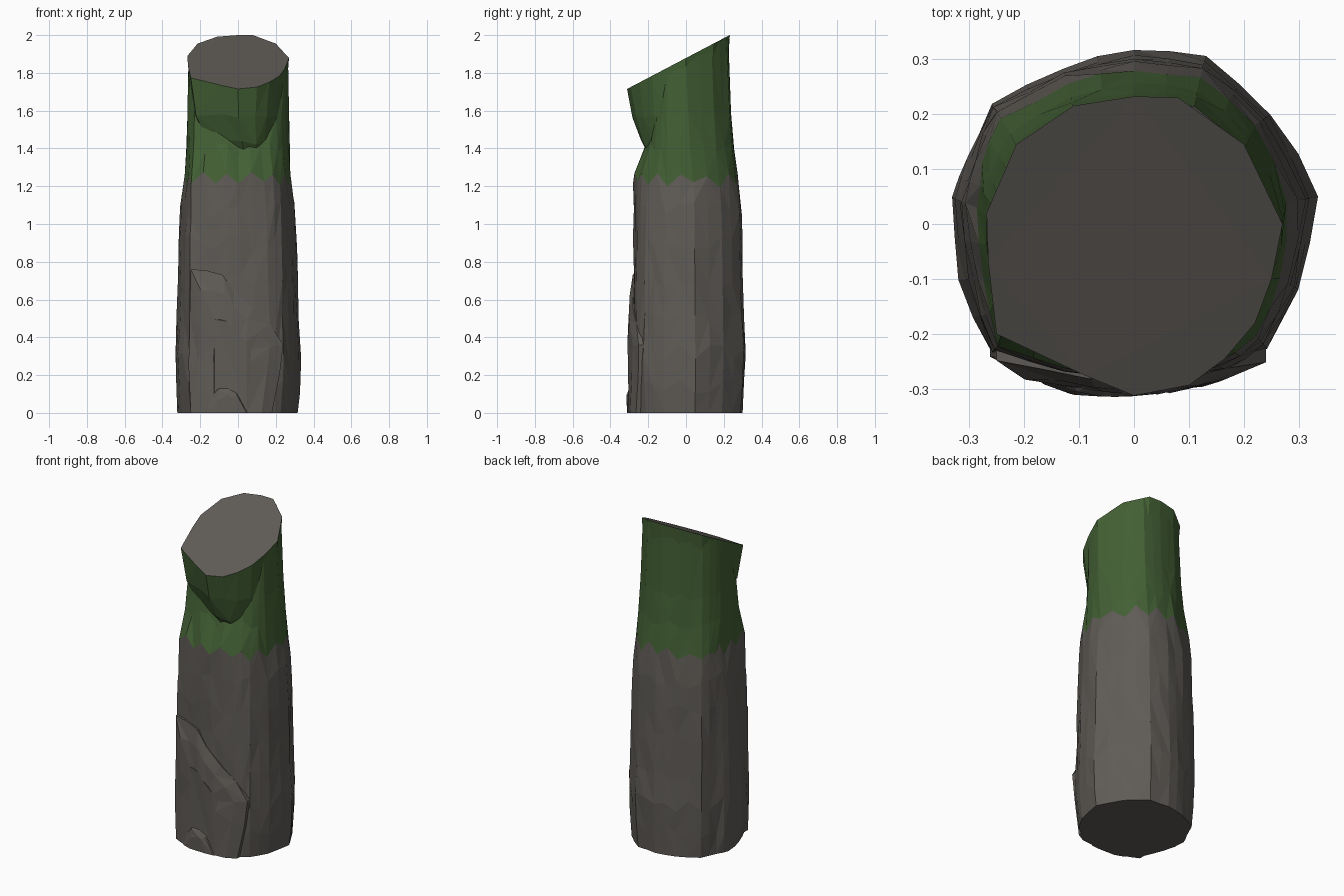
import bpy, bmesh, random
from mathutils import Vector

if "Cube" in bpy.data.objects:
    bpy.data.objects.remove(bpy.data.objects["Cube"])

random.seed(4)


def material(name, rgb):
    m = bpy.data.materials.new(name)
    m.diffuse_color = (*rgb, 1)
    m.use_nodes = True
    m.node_tree.nodes["Principled BSDF"].inputs["Base Color"].default_value = m.diffuse_color
    return m


STONE = material("stone", (0.115, 0.105, 0.094))
MOSS = material("moss", (0.055, 0.115, 0.034))


def loft(name, rings, moss_from, cap_bottom=True):
    """Skin stacked rings with triangles; bands from moss_from up are green."""
    bm = bmesh.new()
    vs = [[bm.verts.new(p) for p in r] for r in rings]
    n = len(rings[0])
    for k in range(len(vs) - 1):
        for i in range(n):
            j = (i + 1) % n
            a, b, c, d = vs[k][i], vs[k][j], vs[k + 1][j], vs[k + 1][i]
            tris = [(a, b, c), (a, c, d)] if random.random() < .5 else [(a, b, d), (b, c, d)]
            for t in tris:
                bm.faces.new(t).material_index = int(k >= moss_from)
    if cap_bottom:
        bm.faces.new(vs[0])
    cap = bm.faces.new(vs[-1])
    bmesh.ops.triangulate(bm, faces=[cap])
    bmesh.ops.recalc_face_normals(bm, faces=bm.faces)
    me = bpy.data.meshes.new(name)
    bm.to_mesh(me)
    bm.free()
    me.materials.append(STONE)
    me.materials.append(MOSS)
    ob = bpy.data.objects.new(name, me)
    bpy.context.collection.objects.link(ob)
    return ob


def doubled(pts):
    """Insert a midpoint in every side of an outline."""
    out = []
    for p, q in zip(pts, pts[1:] + pts[:1]):
        p, q = Vector(p), Vector(q)
        out += [p, (p + q) * 0.505]
    return out


def slant(y):
    return min(2.0, 1.715 + 0.525 * (y + 0.312))


def jit(a):
    return random.uniform(-a, a)


# Column outlines: base, moss line, and slanted top
BASE = doubled([(.335, .05), (.3, -.12), (.24, -.225), (.17, -.26), (.02, -.275), (-.13, -.265),
                (-.26, -.235), (-.315, -.1), (-.335, .05), (-.3, .12), (-.26, .22), (-.13, .285),
                (0, .312), (.13, .303), (.25, .2)])
WAIST = doubled([(.28, .04), (.265, -.1), (.22, -.2), (.14, -.26), (0, -.28), (-.12, -.265),
                 (-.245, -.22), (-.27, -.1), (-.285, .03), (-.275, .11), (-.24, .19), (-.12, .255),
                 (0, .28), (.12, .265), (.22, .18)])
TOP = doubled([(.265, 0), (.245, -.1), (.2, -.13), (.1, -.13), (0, -.13), (-.1, -.14),
               (-.225, -.13), (-.255, -.08), (-.262, 0), (-.25, .06), (-.21, .135), (-.11, .205),
               (0, .224), (.11, .214), (.2, .135)])

rings = []
for z, t, s in [(0, 0, .95), (.14, 0, .98), (.32, 0, 1), (.5, .25, 1), (.7, .35, 1),
                (.9, .45, 1), (1.07, .6, 1), (1.23, 1, 1)]:
    ring = []
    for i, (p, q) in enumerate(zip(BASE, WAIST)):
        v = p.lerp(q, t) * (s + jit(.014))
        dz = 0 if z == 0 else jit(.045)
        if z == 1.23:  # jagged moss line
            dz = (.03 if i % 2 else -.02) + jit(.018)
        ring.append((v.x, v.y, z + dz))
    rings.append(ring)
for z, t in [(1.4, .45), (1.58, .72)]:
    rings.append([(*(p.lerp(q, t) * (1 + jit(.01))), z + jit(.03)) for p, q in zip(WAIST, TOP)])
rings.append([(p.x, p.y, slant(p.y) - .008) for p in TOP])
loft("pillar", rings, 7)

# Overhanging mossy crown with the flat slanted cut
CUT = [(.27, 0), (.25, -.1), (.22, -.18), (.165, -.245), (.1, -.293), (0, -.312), (-.09, -.275),
       (-.25, -.2), (-.265, -.07), (-.268, .02), (-.214, .145), (-.11, .215), (0, .232),
       (.08, .23), (.2, .145)]


def shrunk(s, cx, cy, z, dz):
    return [(cx + (x - cx) * s, cy + (y - cy) * s, z + jit(dz)) for x, y in CUT]


loft("mossy_crown", [shrunk(.5, .1, -.02, 1.31, .02),
                     shrunk(.73, .08, -.03, 1.43, .015),
                     shrunk(.9, .03, -.03, 1.58, .02),
                     [(x, y, slant(y)) for x, y in CUT]], 0)


# Broken slabs leaning on the front
def slab(name, outline, cx, cz, bulge):
    def ring(s, push, j):
        out = []
        for x, z in outline:
            x2, z2 = cx + (x - cx) * s, cz + (z - cz) * s
            z2 = 0 if z == 0 else z2
            out.append((x2, -.272 + .6 * x2 * x2 - push + jit(j), z2))
        return out
    loft(name, [ring(1.0, -.12, 0), ring(1.0, .01, .004),
                ring(.75, bulge * .8, .008), ring(.4, bulge, .006)], 9)


slab("front_slab", [(-.25, 0), (-.262, .25), (-.255, .5), (-.25, .76), (-.17, .755), (-.08, .73),
                    (-.02, .64), (.08, .55), (.17, .47), (.24, .36), (.22, .2), (.18, 0)],
     -.04, .32, .034)
slab("base_chunk", [(-.2, 0), (-.18, .08), (-.12, .14), (-.05, .15), (.01, .11), (.08, 0)],
     -.06, .06, .043)
